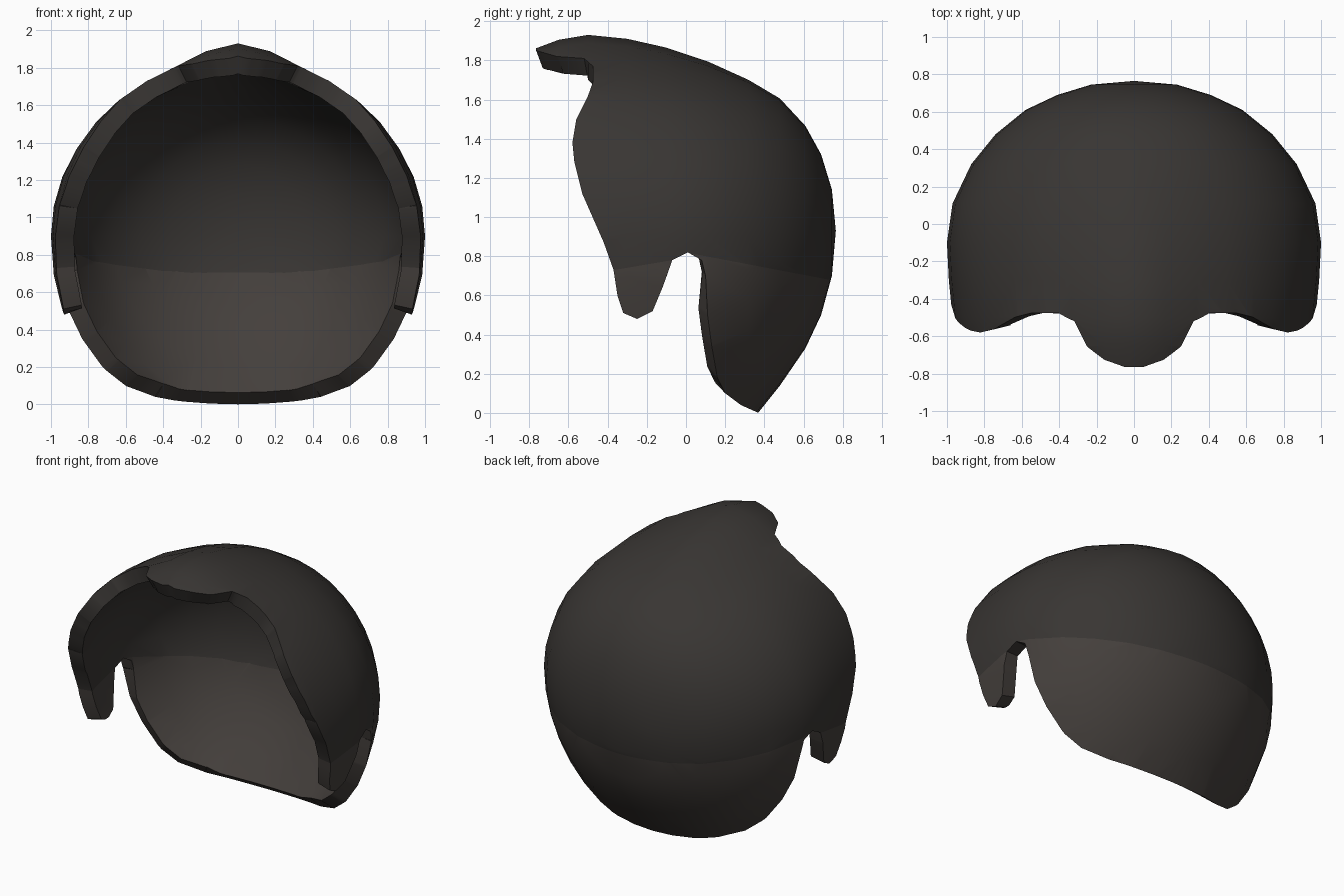
import bpy, bmesh, math
from mathutils import Vector

if "Cube" in bpy.data.objects:
    bpy.data.objects.remove(bpy.data.objects["Cube"])

SEG = 36
MID = 0.9
# cross-sections front to back: y, half width, top z, bottom z
ROWS = [(-.85, .88, 1.83, -.2), (-.65, .94, 1.905, -.28), (-.5, .97, 1.93, -.3),
        (-.3, .99, 1.91, -.3), (-.1, 1.0, 1.865, -.3), (.11, .97, 1.795, -.22),
        (.32, .87, 1.70, -.06), (.48, .74, 1.605, .14), (.61, .58, 1.465, .33),
        (.69, .41, 1.32, .5), (.745, .23, 1.14, .70)]
# side outline of the hair edge: y, z
EDGE = [(-.765, 1.85), (-.74, 1.843), (-.66, 1.82), (-.52, 1.81), (-.475, 1.77),
        (-.475, 1.69), (-.5, 1.62), (-.56, 1.5), (-.58, 1.38), (-.57, 1.28),
        (-.53, 1.12), (-.42, .87), (-.37, .73), (-.35, .6), (-.32, .51),
        (-.25, .48), (-.17, .52), (-.12, .64), (-.07, .78), (.01, .82),
        (.08, .78), (.1, .7), (.11, .5), (.13, .35), (.16, .18), (.2, .1),
        (.28, .04), (.37, 0), (.6, -.5), (1.2, -.5), (1.2, 2.3), (-.765, 2.3)]


def make_object(name, bm):
    bmesh.ops.recalc_face_normals(bm, faces=bm.faces[:])
    me = bpy.data.meshes.new(name)
    bm.to_mesh(me)
    bm.free()
    ob = bpy.data.objects.new(name, me)
    bpy.context.collection.objects.link(ob)
    return ob


def material(name, rgb):
    m = bpy.data.materials.new(name)
    m.diffuse_color = (*rgb, 1)
    m.use_nodes = True
    m.node_tree.nodes["Principled BSDF"].inputs["Base Color"].default_value = m.diffuse_color
    return m


# full rounded head volume, with a soft ridge at the top of the fringe
bm = bmesh.new()
rings = []
for y, w, top, bot in ROWS:
    bump = .07 * max(0, min(1, (.4 - y) / .8))
    ring = []
    for i in range(SEG):
        a = 2 * math.pi * i / SEG
        x, c = w * math.sin(a), math.cos(a)
        if c > 0:
            z = MID + (top - bump - MID) * c
            if abs(x) < .4:
                z += bump * math.cos(x / .4 * math.pi / 2) ** 2
        else:
            z = MID + (MID - bot) * c
        ring.append(bm.verts.new((x, y, z)))
    rings.append(ring)
pole = bm.verts.new((0, .765, .93))
bm.faces.new(rings[0])
for i in range(SEG):
    j = (i + 1) % SEG
    for r, s in zip(rings, rings[1:]):
        bm.faces.new((r[i], r[j], s[j], s[i]))
    bm.faces.new((rings[-1][i], rings[-1][j], pole))
bmesh.ops.triangulate(bm, faces=bm.faces[:])
volume = make_object("hair_volume", bm)

# side outline as a prism for trimming
bm = bmesh.new()
face = bm.faces.new([bm.verts.new((-1.5, y, z)) for y, z in EDGE])
ext = bmesh.ops.extrude_face_region(bm, geom=[face])
bmesh.ops.translate(bm, vec=(3, 0, 0),
                    verts=[v for v in ext["geom"] if isinstance(v, bmesh.types.BMVert)])
cutter = make_object("outline_cutter", bm)
cutter.hide_render = True

mod = volume.modifiers.new("trim", 'BOOLEAN')
mod.operation = 'INTERSECT'
mod.solver = 'EXACT'
mod.object = cutter
bpy.context.view_layer.update()
cut = bpy.data.meshes.new_from_object(
    volume.evaluated_get(bpy.context.evaluated_depsgraph_get()))

# keep only the outer skin, drop the walls left by the prism
bm = bmesh.new()
bm.from_mesh(cut)
bmesh.ops.remove_doubles(bm, verts=bm.verts[:], dist=.004)
bmesh.ops.dissolve_degenerate(bm, edges=bm.edges[:], dist=.0005)
bm.normal_update()
walls = [f for f in bm.faces if abs(f.normal.x) < 1e-3]
bmesh.ops.delete(bm, geom=walls, context='FACES')
bmesh.ops.recalc_face_normals(bm, faces=bm.faces[:])
bm.normal_update()
if sum(f.normal.dot(f.calc_center_median() - Vector((0, 0, .9))) for f in bm.faces) < 0:
    bmesh.ops.reverse_faces(bm, faces=bm.faces[:])


# lighter lower band: split line on the back and on the side locks
def line_z(y):
    return .80 - .19 * (y - .1) if y > .01 else .78 + .17 * (y + .07)


for back, point, normal in ((True, (0, .1, .80), (0, .19, 1)),
                            (False, (0, -.07, .78), (0, -.17, 1))):
    faces = [f for f in bm.faces
             if (f.calc_center_median().y > .01) == back and f.calc_center_median().z < 1.3]
    geom = set(faces)
    for f in faces:
        geom.update(f.edges)
        geom.update(f.verts)
    bmesh.ops.bisect_plane(bm, geom=list(geom), plane_co=point, plane_no=normal, dist=1e-4)
for f in bm.faces:
    f.smooth = True
    c = f.calc_center_median()
    f.material_index = 1 if c.z < line_z(c.y) else 0

cut.materials.clear()
hair = make_object("hair_shell", bm)
hair.data.materials.append(material("hair_dark", (.040, .036, .033)))
hair.data.materials.append(material("hair_lower", (.058, .050, .045)))
for ob in (volume, cutter):
    bpy.data.objects.remove(ob, do_unlink=True)

# thickness inward, then smooth shading with sharp rims
solid = hair.modifiers.new("thickness", 'SOLIDIFY')
solid.thickness = .1
solid.offset = -1
bpy.context.view_layer.objects.active = hair
hair.select_set(True)
bpy.ops.object.modifier_apply(modifier=solid.name)
bpy.ops.object.shade_smooth_by_angle(angle=math.radians(40))
